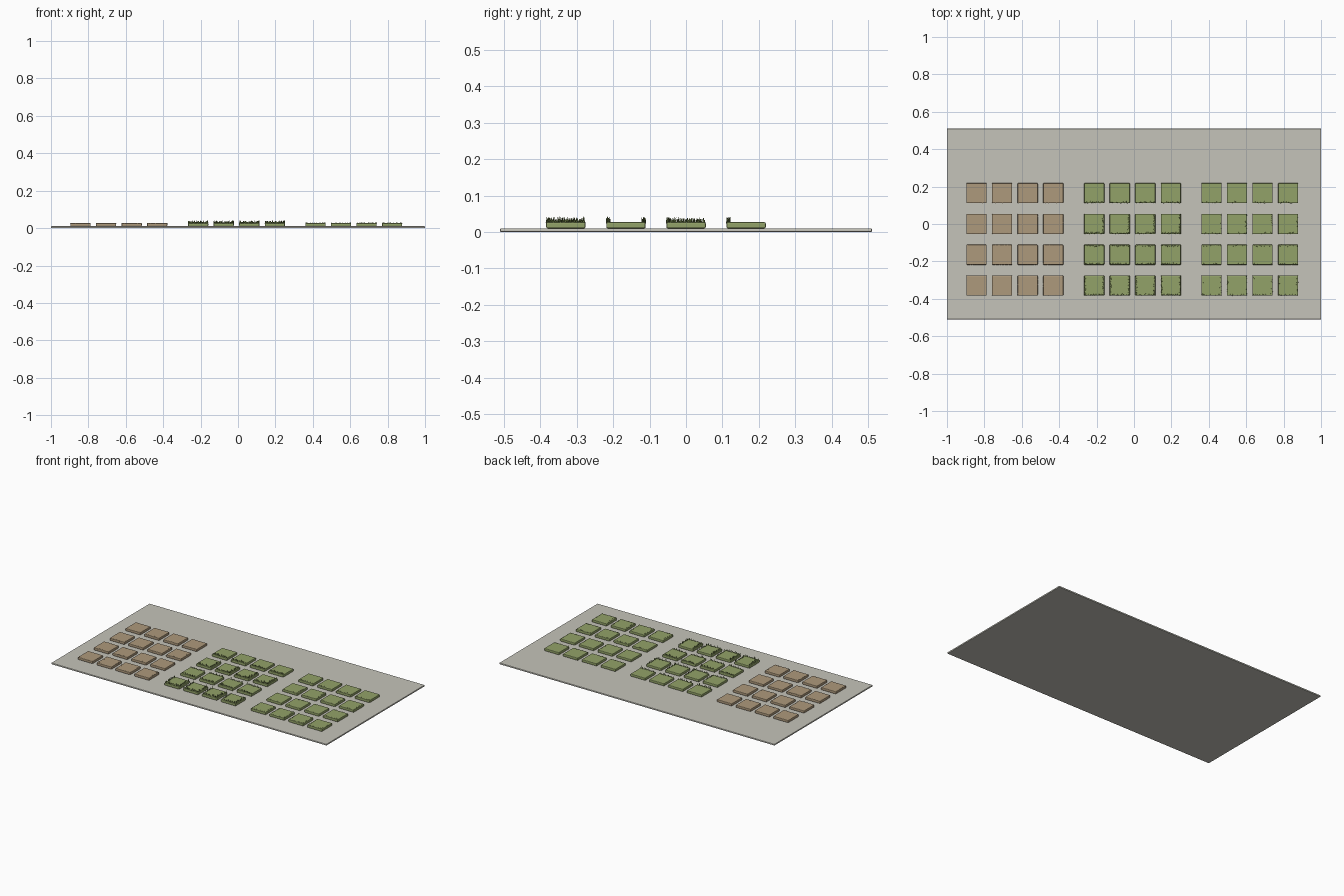
import bpy, bmesh, math, random
from mathutils import Matrix, Vector

random.seed(7)
if "Cube" in bpy.data.objects:
    bpy.data.objects.remove(bpy.data.objects["Cube"], do_unlink=True)


def material(name, color):
    m = bpy.data.materials.new(name)
    m.use_nodes = True
    m.diffuse_color = (*color, 1)
    m.node_tree.nodes["Principled BSDF"].inputs["Base Color"].default_value = (*color, 1)
    return m


STONE = material("pale stone", (0.56, 0.55, 0.49))
SOIL = material("brown soil", (0.42, 0.32, 0.2))
GRASS = material("olive grass", (0.29, 0.36, 0.14))
BLADE = material("dark grass", (0.17, 0.23, 0.07))
PEBBLE = material("light soil", (0.38, 0.3, 0.2))

SIZE, TOP, BASE = 0.108, 0.027, 0.011


def finish(name, bm, mat):
    mesh = bpy.data.meshes.new(name)
    bm.to_mesh(mesh)
    bm.free()
    mesh.materials.append(mat)
    ob = bpy.data.objects.new(name, mesh)
    bpy.context.collection.objects.link(ob)
    return ob


def slab(name, x, y, low, high, width, depth, bevel, mat):
    bm = bmesh.new()
    place = Matrix.Translation((x, y, (low + high) / 2)) @ Matrix.Diagonal((width, depth, high - low, 1))
    bmesh.ops.create_cube(bm, size=1, matrix=place)
    bmesh.ops.bevel(bm, geom=bm.edges[:], offset=bevel, segments=2, profile=0.5, affect='EDGES')
    return finish(name, bm, mat)


def add_blade(bm, spot, height):
    # Slim three-sided spike with a slight random lean
    turn = random.uniform(0, math.tau)
    ring = [bm.verts.new(spot + Vector((math.cos(turn + k * math.tau / 3),
                                        math.sin(turn + k * math.tau / 3), 0)) * 0.0022)
            for k in range(3)]
    lean = Vector((random.uniform(-1, 1), random.uniform(-1, 1), 0)) * 0.002
    tip = bm.verts.new(spot + lean + Vector((0, 0, height)))
    for k in range(3):
        bm.faces.new((ring[k], ring[(k + 1) % 3], tip))


def add_pebble(bm, spot, height):
    size = random.uniform(0.002, 0.004)
    bmesh.ops.create_cube(bm, size=1, matrix=Matrix.Translation(spot)
                          @ Matrix.Rotation(random.uniform(0, math.pi), 4, 'Z')
                          @ Matrix.Diagonal((size, size, height, 1)))


def fringe(name, x, y, sides, add, count, tallest, mat):
    # Sides are outward directions of the edges that carry a fringe
    bm = bmesh.new()
    for dx, dy in sides:
        out, along = Vector((dx, dy, 0)), Vector((-dy, dx, 0))
        for i in range(count):
            t = ((i + random.random()) / count - 0.5) * SIZE * 0.96
            inset = SIZE / 2 - random.uniform(0.001, 0.01)
            spot = Vector((x, y, TOP - 0.0015)) + out * inset + along * t
            add(bm, spot, tallest * random.uniform(0.35, 1))
    return finish(name, bm, mat)


# Thin display board
slab("board", 0, 0, 0, 0.01, 2, 1.02, 0.003, STONE)

# Rows: straight edge, corner, opposite edges, three edges
FRONT, BACK, LEFT, RIGHT = (0, -1), (0, 1), (1, 0), (-1, 0)
ROWS = [(FRONT,), (FRONT, LEFT), (FRONT, BACK), (FRONT, LEFT, RIGHT)]

# Three tile groups: bare soil, tall grass, short grass
GROUPS = [
    ("soil", -0.842, SOIL, add_pebble, 14, 0.004, PEBBLE),
    ("tall_grass", -0.213, GRASS, add_blade, 24, 0.017, BLADE),
    ("short_grass", 0.414, GRASS, add_blade, 18, 0.005, BLADE),
]

for group, start, mat, add, count, tallest, edge_mat in GROUPS:
    for row, sides in enumerate(ROWS):
        y = 0.165 - row * 0.1648
        for col in range(4):
            x = start + col * 0.1367
            label = f"{row + 1}_{col + 1}"
            slab(f"{group}_tile_{label}", x, y, BASE - 0.001, TOP, SIZE, SIZE, 0.004, mat)
            fringe(f"{group}_fringe_{label}", x, y, sides, add, count, tallest, edge_mat)
